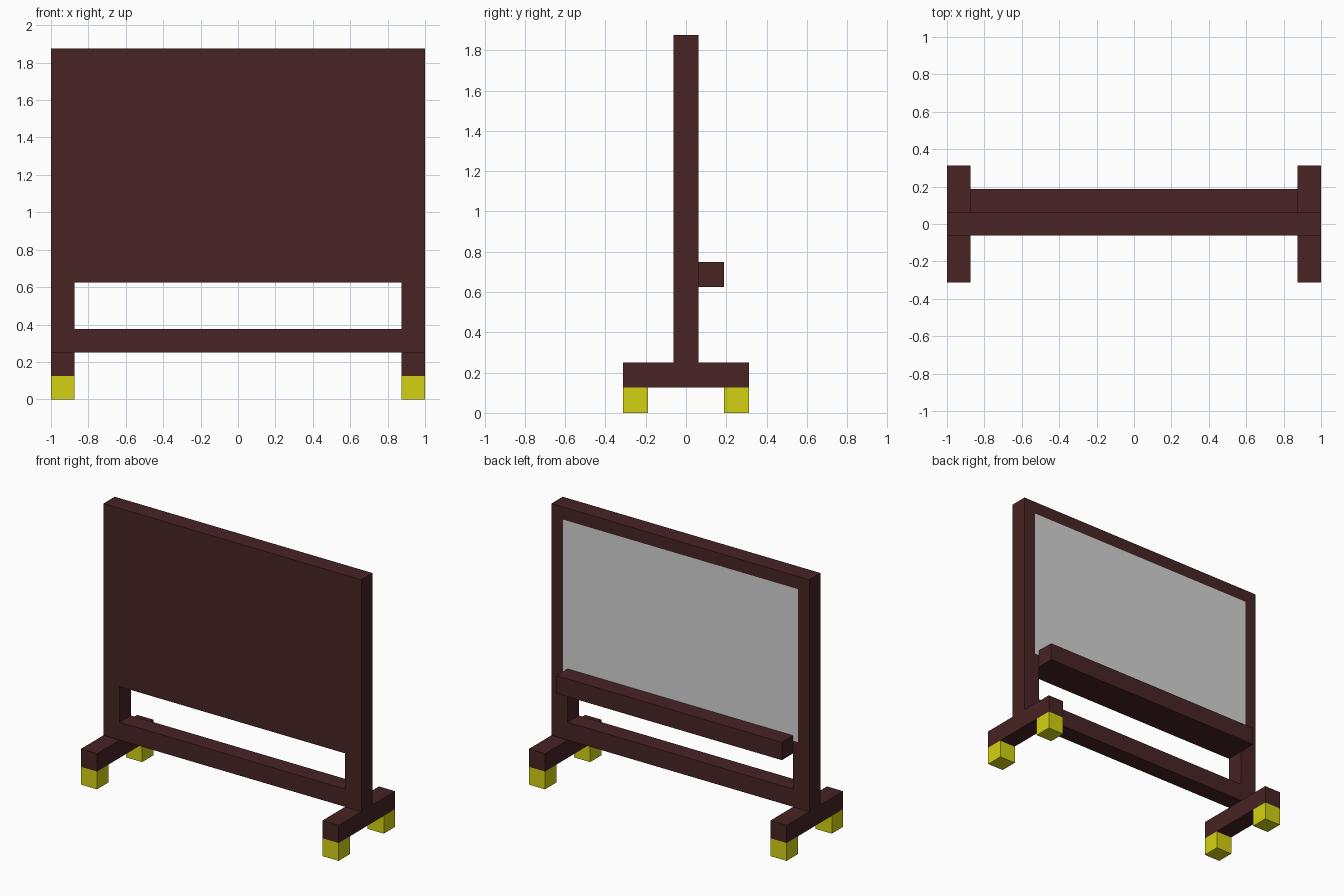
import bpy
import bmesh

if "Cube" in bpy.data.objects:
    bpy.data.objects.remove(bpy.data.objects["Cube"])

U = 0.125  # every timber is one unit thick


def material(name, rgb):
    m = bpy.data.materials.new(name)
    m.diffuse_color = (*rgb, 1.0)
    m.use_nodes = True
    m.node_tree.nodes["Principled BSDF"].inputs["Base Color"].default_value = m.diffuse_color
    return m


WOOD = material("dark_brown_wood", (0.065, 0.017, 0.018))
BOARD = material("light_grey_board", (0.66, 0.66, 0.66))
WHEEL = material("yellow_caster", (0.65, 0.65, 0.006))


def box(name, x, y, z, mat):
    """Box from (min, max) ranges, baked into the mesh."""
    bm = bmesh.new()
    bmesh.ops.create_cube(bm, size=1)
    for v in bm.verts:
        v.co = [r[0] if c < 0 else r[1] for c, r in zip(v.co, (x, y, z))]
    me = bpy.data.meshes.new(name)
    bm.to_mesh(me)
    bm.free()
    me.materials.append(mat)
    ob = bpy.data.objects.new(name, me)
    bpy.context.collection.objects.link(ob)
    return ob


mid = (-U / 2, U / 2)
inner = (-1 + U, 1 - U)

# Framed panel: writing surface is an inset of the back (+y) face
panel = box("board_panel", (-1, 1), mid, (5 * U, 15 * U), WOOD)
panel.data.materials.append(BOARD)
bm = bmesh.new()
bm.from_mesh(panel.data)
bm.normal_update()
back = max(bm.faces, key=lambda f: f.normal.y)
bmesh.ops.inset_region(bm, faces=[back], thickness=U)
back.material_index = 1
bm.to_mesh(panel.data)
bm.free()

# Pen tray and lower cross rail
box("pen_tray", inner, (U / 2, 1.5 * U), (5 * U, 6 * U), WOOD)
box("lower_rail", inner, mid, (2 * U, 3 * U), WOOD)

# Legs, foot bars and casters on both sides
for side, x in (("left", (-1, -1 + U)), ("right", (1 - U, 1))):
    box(side + "_leg", x, mid, (2 * U, 5 * U), WOOD)
    box(side + "_foot_bar", x, (-2.5 * U, 2.5 * U), (U, 2 * U), WOOD)
    for end, y in (("front", (-2.5 * U, -1.5 * U)), ("back", (1.5 * U, 2.5 * U))):
        box(f"{side}_{end}_caster", x, y, (0, U), WHEEL)
